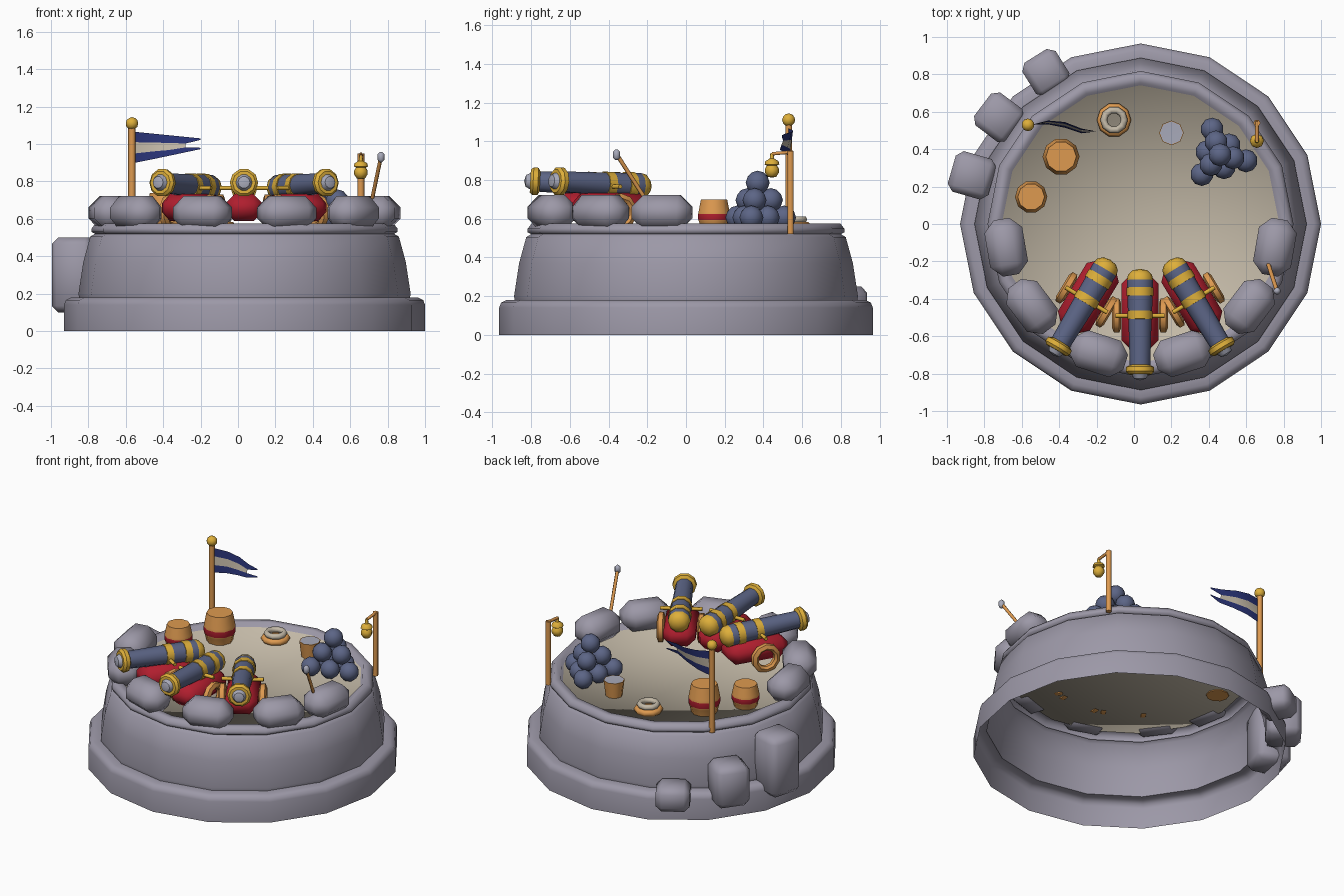
import bpy, bmesh, math
from mathutils import Matrix, Vector

if "Cube" in bpy.data.objects:
    bpy.data.objects.remove(bpy.data.objects["Cube"])

def lin(c):
    return c / 12.92 if c <= 0.04045 else ((c + 0.055) / 1.055) ** 2.4

def material(name, r, g, b):
    m = bpy.data.materials.new(name)
    m.diffuse_color = (lin(r / 255), lin(g / 255), lin(b / 255), 1)
    m.use_nodes = True
    m.node_tree.nodes["Principled BSDF"].inputs["Base Color"].default_value = m.diffuse_color
    return m

STONE = material("stone grey", 156, 152, 167)
FLOOR = material("sand beige", 194, 184, 166)
WOOD = material("wood brown", 222, 154, 80)
GOLD = material("gold", 222, 175, 58)
RED = material("carriage red", 176, 30, 46)
IRON = material("iron blue", 92, 101, 134)
FLAG = material("flag navy", 40, 50, 116)
SILVER = material("pale grey", 168, 170, 186)

CX = 0.035   # centre of the tower
FZ = 0.548   # floor level

def finish(name, bm, mats, mtx=Matrix(), angle=38):
    bmesh.ops.remove_doubles(bm, verts=bm.verts, dist=1e-5)
    me = bpy.data.meshes.new(name)
    bm.to_mesh(me)
    bm.free()
    for m in mats:
        me.materials.append(m)
    me.shade_smooth()
    me.set_sharp_from_angle(angle=math.radians(angle))
    ob = bpy.data.objects.new(name, me)
    bpy.context.collection.objects.link(ob)
    ob.matrix_world = mtx
    return ob

def lathe(name, prof, n, mats, idx=None, mtx=Matrix(), angle=38):
    """Spin (radius, z) points; idx gives the material of each segment."""
    bm = bmesh.new()
    rings = [[bm.verts.new((r * math.cos(2 * math.pi * k / n), r * math.sin(2 * math.pi * k / n), z))
              for k in range(n)] for r, z in prof]
    for i in range(len(prof) - 1):
        for k in range(n):
            j = (k + 1) % n
            f = bm.faces.new((rings[i][k], rings[i][j], rings[i + 1][j], rings[i + 1][k]))
            f.material_index = idx[i] if idx else 0
    return finish(name, bm, mats, mtx, angle)

def block(name, size, mtx, mat, bevel, seg=2):
    bm = bmesh.new()
    bmesh.ops.create_cube(bm, size=1, matrix=Matrix.Diagonal((*size, 1)))
    bmesh.ops.bevel(bm, geom=bm.edges[:], offset=bevel, segments=seg, affect='EDGES', profile=0.5)
    return finish(name, bm, [mat], mtx, 50)

def ball(name, r, pos, mat, sub=2):
    bm = bmesh.new()
    bmesh.ops.create_icosphere(bm, subdivisions=sub, radius=r)
    return finish(name, bm, [mat], Matrix.Translation(pos), 60)

def rod(name, a, b, r, mat, n=6):
    a, b = Vector(a), Vector(b)
    d = b - a
    m = Matrix.Translation(a) @ d.to_track_quat('Z', 'Y').to_matrix().to_4x4()
    return lathe(name, [(0, 0), (r, 0), (r, d.length), (0, d.length)], n, [mat], mtx=m, angle=62)

def ring(name, R, r, mtx, mat, n=10):
    prof = [(R + r * math.cos(t * math.pi / 3), r * math.sin(t * math.pi / 3)) for t in range(7)]
    return lathe(name, prof, n, [mat], mtx=mtx, angle=65)

def at(x, y, z, deg=0):
    return Matrix.Translation((x, y, z)) @ Matrix.Rotation(math.radians(deg), 4, 'Z')

# Tower: hollow shell open at the bottom, with plinth, lip and the floor in one skin
lathe("tower", [(0.965, 0), (0.965, 0.14), (0.955, 0.166), (0.928, 0.179), (0.885, 0.18), (0.888, 0.2),
                (0.862, 0.37), (0.825, 0.505), (0.80, 0.52), (0.818, 0.53), (0.818, 0.548), (0.798, 0.574),
                (0.755, 0.574), (0.742, FZ), (0, FZ)], 16, [STONE, FLOOR], [0] * 13 + [1],
      at(CX, 0, 0), 65)

# Parapet stones around the front half
for a in (72, 37.2, 9.8):
    for s in (a, 180 - a):
        t = math.radians(-s)
        block("parapet_stone", (0.205, 0.305, 0.178),
              at(CX + 0.729 * math.cos(t), 0.729 * math.sin(t), 0.632, -s), STONE, 0.06, 1)

# Rough boulders against the back left of the base
for a, r, z0, z1, w in ((163.9, 0.938, 0.1, 0.5, 0.225), (143, 0.948, 0.1, 0.375, 0.22), (122, 0.955, 0.09, 0.25, 0.21)):
    t = math.radians(a)
    block("base_boulder", (w, w, z1 - z0),
          at(CX + r * math.cos(t), r * math.sin(t), (z0 + z1) / 2, a), STONE, 0.035, 1)

# Cannons: local -y is the firing direction
def cannon(x, y, deg):
    base = at(x, y, 0, deg)
    block("carriage", (0.2, 0.4, 0.145), base @ Matrix.Translation((0, 0.06, 0.66)), RED, 0.05, 1)
    start, end = Vector((0, 0.29, 0.765)), Vector((0, -0.29, 0.795))
    m = base @ Matrix.Translation(start) @ (end - start).to_track_quat('Z', 'Y').to_matrix().to_4x4()
    prof = [(0, 0), (0.04, 0.008), (0.064, 0.03), (0.07, 0.06), (0.07, 0.1), (0.073, 0.1), (0.073, 0.145),
            (0.067, 0.145), (0.065, 0.225), (0.068, 0.225), (0.067, 0.27), (0.062, 0.27), (0.055, 0.515),
            (0.074, 0.525), (0.076, 0.55), (0.062, 0.565), (0.044, 0.565), (0.032, 0.588), (0, 0.597)]
    idx = [1, 1, 1, 0, 1, 1, 1, 0, 1, 1, 1, 0, 1, 1, 1, 1, 2, 2]
    lathe("cannon_barrel", prof, 10, [IRON, GOLD, SILVER], idx, m, 40)
    rod("trunnion", base @ Vector((-0.13, 0.04, 0.765)), base @ Vector((0.13, 0.04, 0.765)), 0.012, GOLD)
    for s in (-1, 1):
        wm = base @ Matrix.Translation((s * 0.125, 0.04, 0.635)) @ Matrix.Rotation(math.pi / 2, 4, 'Y')
        lathe("carriage_wheel", [(0.055, -0.012), (0.07, -0.024), (0.095, -0.014), (0.095, 0.014),
                                 (0.07, 0.024), (0.055, 0.012), (0.055, -0.012)], 10, [WOOD], mtx=wm)

cannon(0.032, -0.53, 0)
cannon(-0.275, -0.44, -31)
cannon(0.34, -0.44, 31)

# Barrels with a red hoop
for x, y, r, h in ((-0.39, 0.36, 0.097, 0.195), (-0.55, 0.145, 0.085, 0.155)):
    prof = [(0, 0), (0.82 * r, 0), (0.95 * r, 0.25 * h), (1.01 * r, 0.32 * h), (1.02 * r, 0.52 * h),
            (0.99 * r, 0.6 * h), (0.84 * r, h), (0, h)]
    lathe("barrel", prof, 10, [WOOD, RED], [0, 0, 0, 1, 0, 0, 0], at(x, y, FZ - 0.005))

# Rope coil
ring("rope_coil_lower", 0.07, 0.022, at(-0.107, 0.556, FZ + 0.016), WOOD)
ring("rope_coil_upper", 0.055, 0.019, at(-0.107, 0.556, FZ + 0.048), FLOOR)

# Bucket of water
lathe("bucket", [(0, 0), (0.052, 0), (0.066, 0.11), (0.062, 0.11), (0, 0.106)], 8,
      [WOOD, SILVER], [0, 0, 0, 1], at(0.2, 0.487, FZ - 0.004), 50)

# Cannonball pyramid: triangular layers of 6, 3 and 1
for layer, size in enumerate((3, 2, 1)):
    R = 0.143 * (size - 1) / 2
    c = [Vector((0.46 + R * math.cos(math.radians(a)), 0.37 + R * math.sin(math.radians(a)),
                 FZ + 0.058 + 0.09 * layer)) for a in (107, 227, 347)]
    n = max(size - 1, 1)
    for i in range(size):
        for j in range(size - i):
            ball("cannonball", 0.062, c[0] + (c[1] - c[0]) * i / n + (c[2] - c[0]) * j / n, IRON)

# Mop leaning on a parapet stone
rod("mop_handle", (0.695, -0.145, 0.6), (0.762, -0.35, 0.92), 0.011, WOOD)
block("mop_head", (0.036, 0.036, 0.055), at(0.765, -0.358, 0.93), SILVER, 0.012, 1)

# Lantern on a post
rod("lantern_post", (0.657, 0.54, 0.52), (0.657, 0.54, 0.95), 0.019, WOOD)
rod("lantern_arm", (0.657, 0.55, 0.945), (0.657, 0.445, 0.935), 0.01, WOOD)
lathe("lantern", [(0, 0.812), (0.022, 0.816), (0.036, 0.838), (0.036, 0.858), (0.026, 0.874), (0.038, 0.88),
                  (0.034, 0.897), (0.012, 0.91), (0.008, 0.94), (0, 0.94)], 8, [GOLD], mtx=at(0.657, 0.444, 0),
      angle=50)

# Flagpole with finial
rod("flagpole", (-0.567, 0.53, 0.52), (-0.567, 0.53, 1.09), 0.02, WOOD)
ball("flagpole_finial", 0.034, (-0.567, 0.53, 1.11), GOLD)

# Swallowtail pennant in three waving stripes: rows of (x, y, sideways lean, four heights)
bm = bmesh.new()
rows = []
for x, y, lean, zs in ((-0.55, 0.53, 0, (1.065, 1.01, 0.95, 0.9)), (-0.46, 0.553, 0.02, (1.056, 1.008, 0.96, 0.918)),
                       (-0.37, 0.545, 0.03, (1.047, 1.006, 0.968, 0.937)),
                       (-0.28, 0.51, 0.025, (1.038, 1.003, 0.982, 0.956)),
                       (-0.2, 0.495, 0, (1.03, 1.022, 0.98, 0.973))):
    rows.append([bm.verts.new((x, y - lean * k / 3, z)) for k, z in enumerate(zs)])
for i in range(4):
    for k in range(3):
        if k == 1 and i == 3:
            continue   # notch of the swallowtail
        f = bm.faces.new((rows[i][k], rows[i][k + 1], rows[i + 1][k + 1], rows[i + 1][k]))
        f.material_index = 1 if k == 1 else 0
finish("pennant", bm, [FLAG, FLOOR], angle=40)
